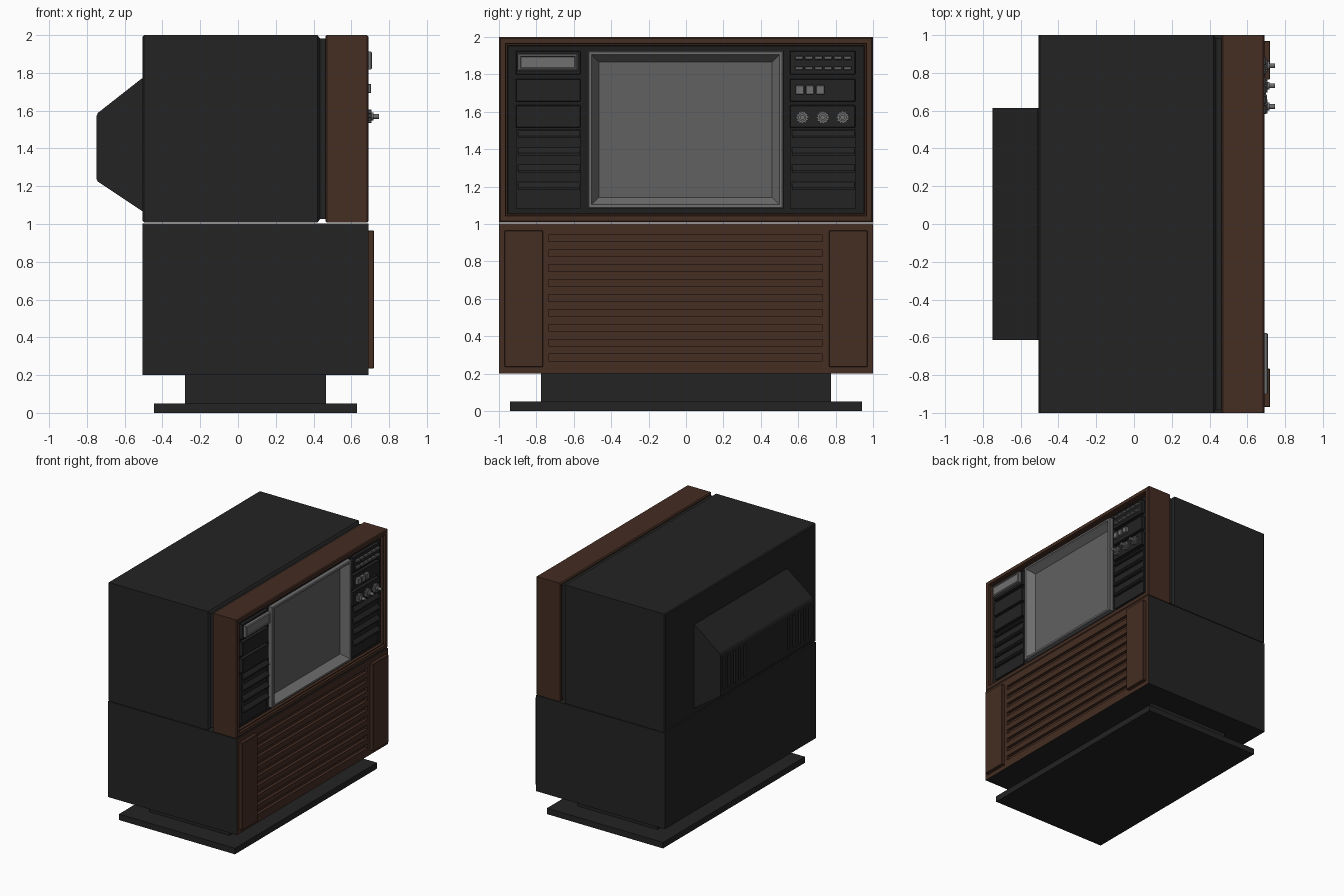
import bpy, bmesh, math

if "Cube" in bpy.data.objects:
    bpy.data.objects.remove(bpy.data.objects["Cube"])


def mat(name, r, g, b):
    m = bpy.data.materials.new(name)
    m.diffuse_color = (r, g, b, 1)
    m.use_nodes = True
    m.node_tree.nodes["Principled BSDF"].inputs["Base Color"].default_value = m.diffuse_color
    return m


BLACK = mat("black", 0.017, 0.017, 0.017)
PANEL = mat("panel_black", 0.013, 0.013, 0.013)
BROWN = mat("wood_brown", 0.058, 0.026, 0.016)
GREY = mat("screen_grey", 0.12, 0.12, 0.12)
LIGHT = mat("trim_grey", 0.16, 0.16, 0.16)


def finish(name, bm, mats, bevel=0):
    bmesh.ops.recalc_face_normals(bm, faces=bm.faces)
    me = bpy.data.meshes.new(name)
    bm.to_mesh(me)
    bm.free()
    for m in mats:
        me.materials.append(m)
    o = bpy.data.objects.new(name, me)
    bpy.context.collection.objects.link(o)
    if bevel:
        b = o.modifiers.new("bevel", 'BEVEL')
        b.width, b.segments = bevel, 1
    return o


def add_box(bm, x0, x1, y0, y1, z0, z1):
    v = [bm.verts.new((x, y, z)) for x in (x0, x1) for y in (y0, y1) for z in (z0, z1)]
    for f in ((0, 1, 3, 2), (4, 6, 7, 5), (0, 4, 5, 1), (2, 3, 7, 6), (0, 2, 6, 4), (1, 5, 7, 3)):
        bm.faces.new([v[i] for i in f])


def boxes(name, items, m, bevel=0):
    bm = bmesh.new()
    for it in items:
        add_box(bm, *it)
    return finish(name, bm, [m], bevel)


def loft(name, rect, steps, mats, cap=None, start=False):
    """Rectangular loops (x, inset) joined in sequence; cap = material index of end face."""
    y0, y1, z0, z1 = rect
    bm = bmesh.new()
    loops = [[bm.verts.new((x, y, z)) for y, z in ((y0 + t, z0 + t), (y1 - t, z0 + t),
                                                   (y1 - t, z1 - t), (y0 + t, z1 - t))]
             for x, t in steps]
    for a, b in zip(loops, loops[1:]):
        for i in range(4):
            j = (i + 1) % 4
            bm.faces.new((a[i], a[j], b[j], b[i]))
    if start:
        bm.faces.new(loops[0])
    if cap is not None:
        bm.faces.new(loops[-1]).material_index = cap
    return finish(name, bm, mats)


def prism(bm, pts, y0, y1):
    """Extrude an x-z profile along y."""
    a = [bm.verts.new((x, y0, z)) for x, z in pts]
    b = [bm.verts.new((x, y1, z)) for x, z in pts]
    bm.faces.new(a)
    bm.faces.new(b)
    for i in range(len(pts)):
        j = (i + 1) % len(pts)
        bm.faces.new((a[i], a[j], b[j], b[i]))


def cut(o, cutter):
    cutter.hide_render = True
    md = o.modifiers.new("cut", 'BOOLEAN')
    md.object, md.operation, md.solver = cutter, 'DIFFERENCE', 'EXACT'
    bpy.context.view_layer.objects.active = o
    bpy.ops.object.modifier_apply(modifier=md.name)
    bpy.data.objects.remove(cutter)


# Plinth
boxes("base_plate", [(-0.445, 0.63, -0.94, 0.94, 0, 0.05)], BLACK)
boxes("pedestal", [(-0.28, 0.465, -0.775, 0.775, 0.05, 0.21)], BLACK)

# Lower cabinet with brown grooved front
bm = bmesh.new()
add_box(bm, -0.505, 0.69, -1, 1, 0.2, 1.003)
for f in bm.faces:
    if f.calc_center_median().x > 0.6:
        f.material_index = 1
lower = finish("lower_cabinet", bm, [BLACK, BROWN])
bm = bmesh.new()
for i in range(9):
    z = 0.268 + i * 0.0797
    add_box(bm, 0.665, 0.75, -0.735, 0.73, z, z + 0.036)
for f in bm.faces:
    f.material_index = 1
cut(lower, finish("groove_cutter", bm, [BLACK, BROWN]))
boxes("lower_side_panels", [(0.68, 0.72, -0.97, -0.765, 0.235, 0.965),
                            (0.68, 0.72, 0.765, 0.97, 0.235, 0.965)], BROWN, 0.003)

# Upper cabinet: black shell, recessed neck and brown front frame
FULL = (-1, 1, 1.008, 2)
loft("upper_shell", FULL, [(-0.505, 0.008), (-0.497, 0), (0.42, 0), (0.435, 0.018), (0.47, 0.018)],
     [BLACK], 0, True)
loft("front_frame", FULL, [(0.462, 0.03), (0.462, 0.008), (0.47, 0), (0.683, 0), (0.69, 0.007),
                           (0.69, 0.034), (0.675, 0.038), (0.675, 0.046), (0.6, 0.05)], [BROWN])

# Control face around the screen opening
boxes("control_face", [(0.46, 0.6, -0.96, 0.96, 1.04, 1.965),
                       (0.59, 0.652, -0.955, -0.515, 1.05, 1.957),
                       (0.59, 0.652, 0.515, 0.955, 1.05, 1.957),
                       (0.59, 0.652, -0.52, 0.52, 1.915, 1.957),
                       (0.59, 0.652, -0.52, 0.52, 1.05, 1.09)], PANEL)

# Screen and its funnel-shaped bezel
loft("screen", (-0.525, 0.52, 1.083, 1.925),
     [(0.64, 0), (0.684, 0), (0.69, 0.006), (0.69, 0.02), (0.675, 0.028), (0.625, 0.06)],
     [LIGHT, GREY], 1)

# Side sections and louvres
for side, (a, b) in (("left", (-0.91, -0.565)), ("right", (0.555, 0.905))):
    boxes(side + "_sections", [(0.64, 0.68, a, b, z0, z1) for z0, z1 in
                               ((1.8, 1.925), (1.655, 1.775), (1.515, 1.635))], BLACK, 0.003)
    boxes(side + "_grille_back", [(0.64, 0.664, a, b, 1.083, 1.507)], BLACK)
    bm = bmesh.new()
    for i in range(4):
        z = 1.183 + i * 0.092
        prism(bm, [(0.66, z), (0.688, z), (0.688, z + 0.012), (0.66, z + 0.047)], a + 0.012, b - 0.003)
    finish(side + "_louvres", bm, [BLACK])

# Badge plate, push buttons
loft("badge_plate", (-0.9, -0.578, 1.818, 1.912),
     [(0.67, 0), (0.703, 0), (0.71, 0.007), (0.71, 0.014), (0.705, 0.018)], [LIGHT], 0)
boxes("small_buttons", [(0.67, 0.7, 0.583 + i * 0.0517, 0.627 + i * 0.0517, z, z + 0.02)
                        for i in range(6) for z in (1.823, 1.878)], GREY, 0.003)
boxes("square_buttons", [(0.67, 0.705, 0.585 + i * 0.055, 0.63 + i * 0.055, 1.693, 1.742)
                         for i in range(3)], LIGHT, 0.003)


# Rotary knobs: toothed skirt and round shaft
def disc(bm, y, z, x0, x1, radii):
    n = len(radii)
    pts = [(y + r * math.cos(2 * math.pi * i / n), z + r * math.sin(2 * math.pi * i / n))
           for i, r in enumerate(radii)]
    a = [bm.verts.new((x0, *p)) for p in pts]
    b = [bm.verts.new((x1, *p)) for p in pts]
    bm.faces.new(a)
    bm.faces.new(b)
    for i in range(n):
        j = (i + 1) % n
        bm.faces.new((a[i], a[j], b[j], b[i]))


for i, y in enumerate((0.622, 0.732, 0.838)):
    bm = bmesh.new()
    disc(bm, y, 1.57, 0.67, 0.706, [0.036, 0.036, 0.029, 0.029] * 12)
    disc(bm, y, 1.57, 0.7, 0.718, [0.021] * 20)
    disc(bm, y, 1.57, 0.71, 0.746, [0.013] * 16)
    finish("knob_%d" % (i + 1), bm, [LIGHT])

# Rear tube housing with vent slots
bm = bmesh.new()
prism(bm, [(-0.49, 1.07), (-0.51, 1.07), (-0.742, 1.225), (-0.75, 1.24), (-0.75, 1.57),
           (-0.742, 1.588), (-0.51, 1.77), (-0.49, 1.77)], -0.615, 0.615)
rear = finish("rear_housing", bm, [BLACK])
slots = [(-0.8, -0.73, s * y - 0.012, s * y + 0.012, 1.27, 1.54)
         for s in (-1, 1) for y in (0.29, 0.36, 0.43, 0.5, 0.57)]
cut(rear, boxes("vent_cutter", slots, BLACK))
